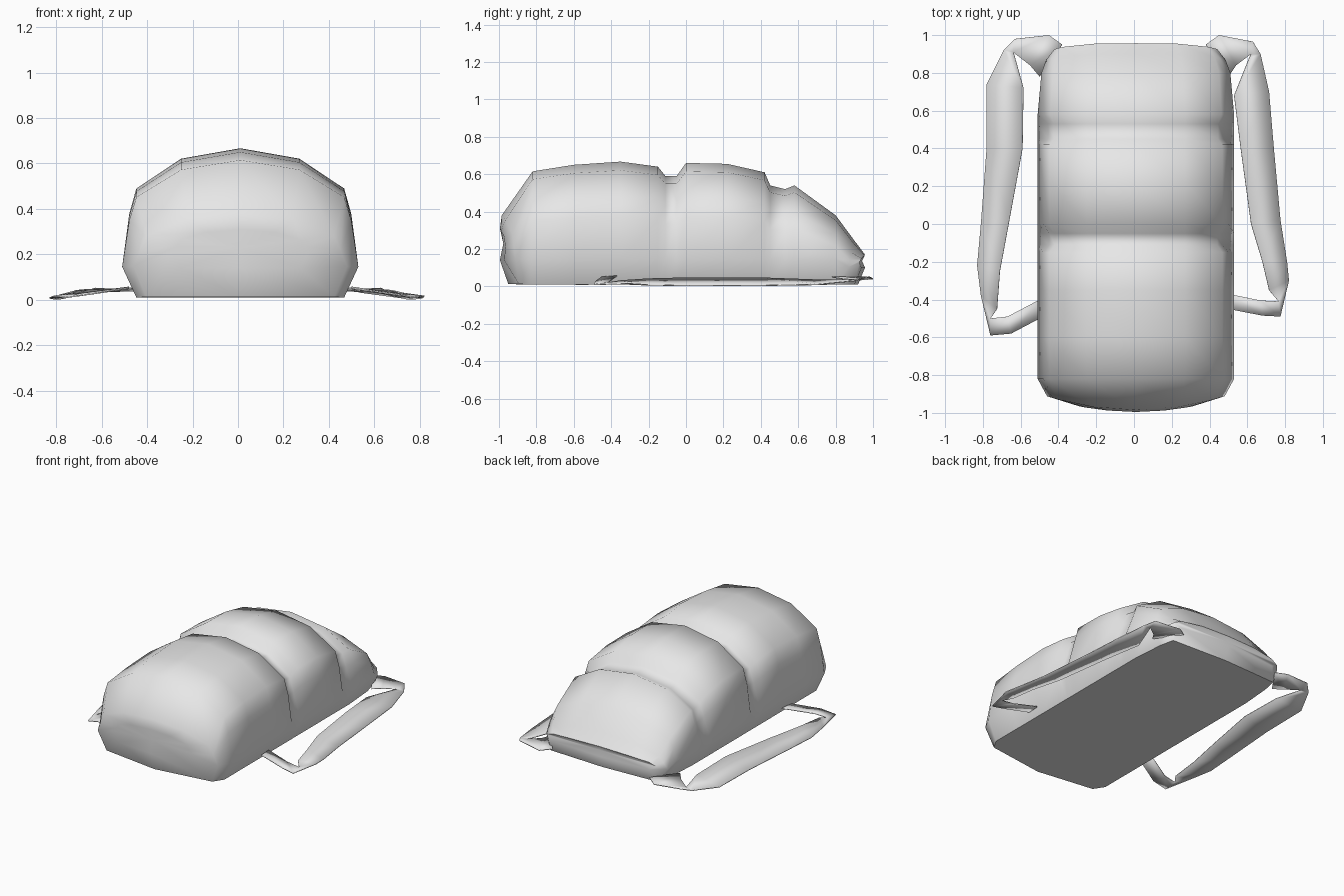
import bpy, bmesh, math

cube = bpy.data.objects.get("Cube")
if cube:
    bpy.data.objects.remove(cube, do_unlink=True)

fabric = bpy.data.materials.new("light_grey_fabric")
fabric.use_nodes = True
grey = (0.8, 0.8, 0.8, 1)
fabric.diffuse_color = grey
fabric.node_tree.nodes["Principled BSDF"].inputs["Base Color"].default_value = grey


def finish(bm, name, angle):
    """Turn a bmesh into a smooth-shaded object with the fabric material."""
    bmesh.ops.recalc_face_normals(bm, faces=bm.faces)
    mesh = bpy.data.meshes.new(name)
    bm.to_mesh(mesh)
    bm.free()
    mesh.materials.append(fabric)
    obj = bpy.data.objects.new(name, mesh)
    bpy.context.collection.objects.link(obj)
    bpy.ops.object.select_all(action='DESELECT')
    obj.select_set(True)
    bpy.context.view_layer.objects.active = obj
    bpy.ops.object.shade_smooth_by_angle(angle=math.radians(angle))
    return obj


def section(bm, y, bottom, top, half, pinch=1.0, bow=0.0, power=2, tuck=0.0):
    """One closed cross-section of the bag; bow rounds the ends in plan."""
    height = top - bottom
    low = bottom + min(0.135, 0.4 * height)
    outline = [(0.88, bottom), (1.0, low),
               (0.94 * pinch, bottom + 0.56 * height),
               (0.88 * pinch, bottom + 0.73 * height),
               (0.5, bottom + 0.93 * height)]
    right = [(half * f, z) for f, z in outline]
    points = [(0, bottom)] + right + [(0, top)]
    points += [(-x, z) for x, z in reversed(right)]
    ring = []
    for x, z in points:
        shift = bow * abs(x) ** power + (tuck if z == bottom else 0)
        ring.append(bm.verts.new((x + 0.01, y + shift, z)))
    return ring


def bridge(bm, a, b):
    for i in range(len(a)):
        j = (i + 1) % len(a)
        bm.faces.new((a[i], a[j], b[j], b[i]))


def cap(bm, ring):
    centre = sum((v.co for v in ring), ring[0].co * 0) / len(ring)
    hub = bm.verts.new(centre)
    for i in range(len(ring)):
        bm.faces.new((ring[i], ring[(i + 1) % len(ring)], hub))


# Padded bag body: rounded front end, three bulges split by two grooves
bm = bmesh.new()
rings = [section(bm, -0.995, 0.14, 0.31, 0.3, bow=0.33),
         section(bm, -0.985, 0.012, 0.38, 0.47, bow=0.33, tuck=0.035)]
stations = [(-0.82, 0.615, 1), (-0.6, 0.65, 1), (-0.35, 0.667, 1),
            (-0.15, 0.64, 1), (-0.11, 0.59, 0.94), (-0.05, 0.59, 0.94),
            (0, 0.66, 1), (0.22, 0.655, 1), (0.42, 0.61, 1),
            (0.45, 0.54, 0.95), (0.53, 0.52, 0.95), (0.58, 0.54, 0.99)]
for y, top, pinch in stations:
    rings.append(section(bm, y, 0.01, top, 0.52, pinch))
rings += [section(bm, 0.8, 0.01, 0.38, 0.5),
          section(bm, 0.9, 0.01, 0.245, 0.475, bow=-0.6, power=4, tuck=0.02),
          section(bm, 0.957, 0.1, 0.17, 0.43, bow=-0.9, power=4)]
for a, b in zip(rings, rings[1:]):
    bridge(bm, a, b)
cap(bm, rings[0])
cap(bm, rings[-1])
finish(bm, "bag_body", 62)

# Shoulder straps: ribbons given by outer and inner edge, from top to bottom
heights = [(.05, .05), (.04, .04), (.05, .035), (.03, .035), (.01, .035),
           (.005, .045), (.004, .045), (.008, .04), (.015, .03),
           (.01, .02), (.025, .03), (.05, .055)]
right_outer = [(.38, .95), (.45, 1), (.63, .98), (.69, .92), (.78, .74),
               (.78, .4), (.81, 0), (.83, -.22), (.81, -.38),
               (.76, -.59), (.65, -.58), (.48, -.49)]
right_inner = [(.5, .78), (.55, .84), (.64, .91), (.635, .9), (.585, .72),
               (.59, .4), (.66, .02), (.71, -.25), (.725, -.45),
               (.76, -.5), (.67, -.49), (.48, -.39)]
left_outer = [(.38, .95), (.45, 1), (.63, .965), (.67, .9), (.715, .7),
              (.74, .4), (.775, .02), (.81, -.2), (.82, -.3),
              (.775, -.49), (.68, -.485), (.5, -.45)]
left_inner = [(.5, .78), (.54, .84), (.62, .9), (.61, .88), (.53, .68),
              (.565, .4), (.62, 0), (.68, -.2), (.715, -.35),
              (.765, -.41), (.67, -.405), (.5, -.37)]


def strap(name, side, outer, inner):
    bm = bmesh.new()
    rows = []
    for (ox, oy), (ix, iy), (oz, iz) in zip(outer, inner, heights):
        rows.append((bm.verts.new((side * ox, oy, oz)),
                     bm.verts.new((side * ix, iy, iz))))
    for (a, b), (c, d) in zip(rows, rows[1:]):
        bm.faces.new((a, b, d, c))
    obj = finish(bm, name, 40)
    solid = obj.modifiers.new("thickness", 'SOLIDIFY')
    solid.thickness = 0.006
    solid.offset = 0


strap("right_strap", -1, right_outer, right_inner)
strap("left_strap", 1, left_outer, left_inner)
